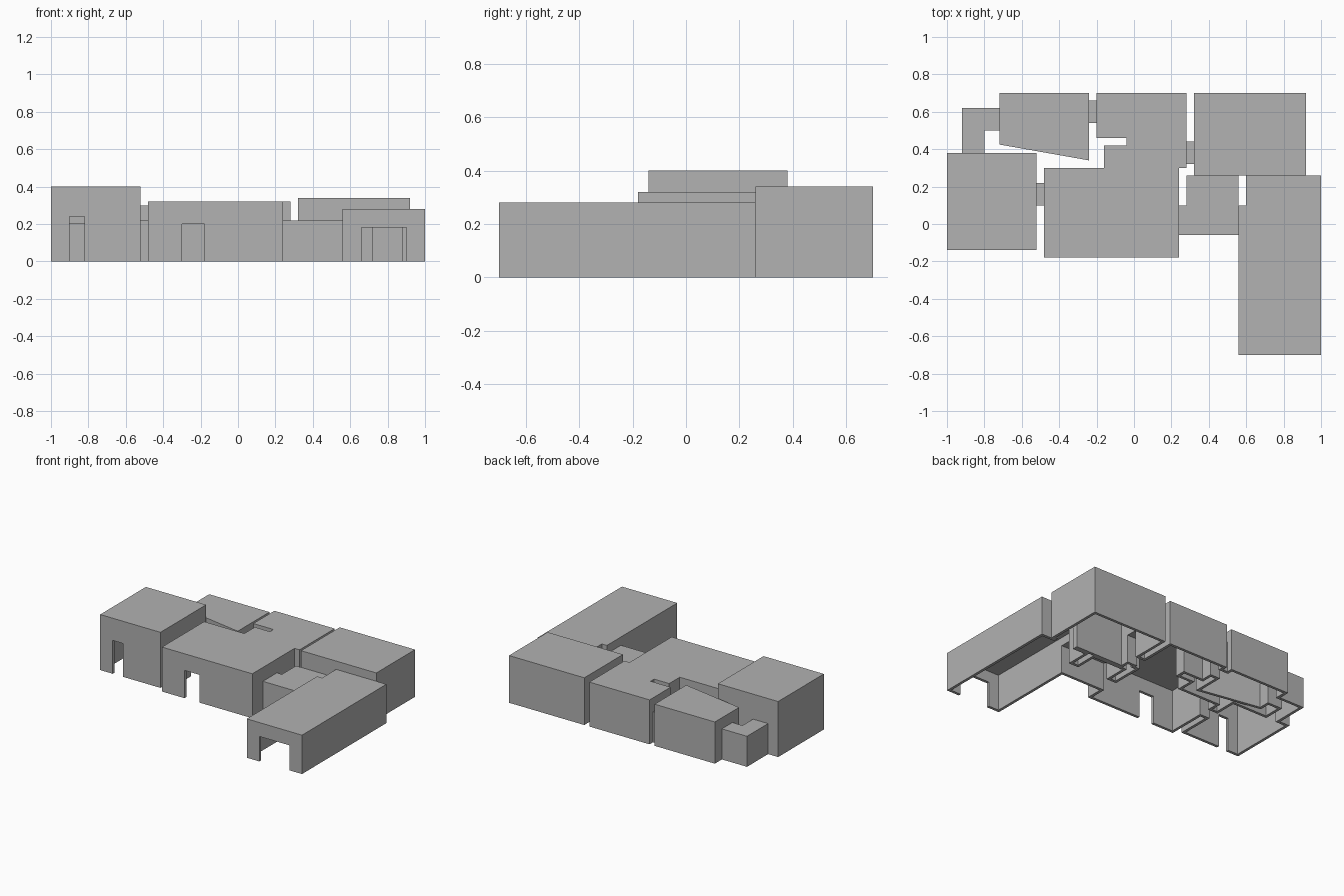
import bpy
import bmesh
from mathutils import Vector, geometry

old = bpy.data.objects.get("Cube")
if old:
    bpy.data.objects.remove(old, do_unlink=True)

WALL = 0.02
GREY = (0.445, 0.445, 0.445, 1)
plaster = bpy.data.materials.new("plain grey")
plaster.use_nodes = True
plaster.diffuse_color = GREY
plaster.node_tree.nodes["Principled BSDF"].inputs["Base Color"].default_value = GREY


def prism(name, outline, low, high):
    """Extrude a counter-clockwise outline between two heights."""
    bm = bmesh.new()
    base = bm.faces.new([bm.verts.new((x, y, low)) for x, y in outline])
    ext = bmesh.ops.extrude_face_region(bm, geom=[base])
    tops = [v for v in ext["geom"] if isinstance(v, bmesh.types.BMVert)]
    bmesh.ops.translate(bm, vec=(0, 0, high - low), verts=tops)
    bmesh.ops.recalc_face_normals(bm, faces=bm.faces)
    mesh = bpy.data.meshes.new(name)
    bm.to_mesh(mesh)
    bm.free()
    mesh.materials.append(plaster)
    obj = bpy.data.objects.new(name, mesh)
    bpy.context.collection.objects.link(obj)
    return obj


def rect(x0, x1, y0, y1):
    return [(x0, y0), (x1, y0), (x1, y1), (x0, y1)]


def inset(outline, d):
    """Move every side of the outline inwards by d."""
    pts = [Vector(p) for p in outline]
    lines = []
    for a, b in zip(pts, pts[1:] + pts[:1]):
        along = (b - a).normalized()
        shift = Vector((-along.y, along.x)) * d
        lines.append((a + shift, b + shift))
    result = []
    for i, (a, b) in enumerate(lines):
        p, q = lines[i - 1]
        u, v = q - p, b - a
        t = ((a - p).x * v.y - (a - p).y * v.x) / (u.x * v.y - u.y * v.x)
        result.append(tuple(p + u * t))
    return result


def carve(obj, cutter):
    cutter.hide_render = True
    mod = obj.modifiers.new("carve", "BOOLEAN")
    mod.operation = "DIFFERENCE"
    mod.solver = "EXACT"
    mod.object = cutter
    graph = bpy.context.evaluated_depsgraph_get()
    mesh = bpy.data.meshes.new_from_object(obj.evaluated_get(graph))
    obj.modifiers.clear()
    obj.data = mesh
    bpy.data.objects.remove(cutter, do_unlink=True)


# Doorways and passages: x range, y range, height
doors = [
    (-0.90, -0.82, -0.17, -0.10, 0.24),
    (-0.30, -0.18, -0.21, -0.14, 0.20),
    (0.66, 0.90, -0.73, -0.66, 0.18),
    (0.72, 0.88, 0.23, 0.29, 0.18),
    (-0.55, -0.45, 0.12, 0.20, 0.20),
    (-0.90, -0.82, 0.35, 0.41, 0.20),
    (-0.75, -0.69, 0.52, 0.60, 0.20),
    (-0.27, -0.17, 0.56, 0.64, 0.20),
    (0.25, 0.35, 0.34, 0.42, 0.20),
    (0.21, 0.31, -0.04, 0.08, 0.20),
    (0.53, 0.63, -0.04, 0.08, 0.20),
]


def cut_doors(obj, outline):
    xs, ys = zip(*outline)
    for x0, x1, y0, y1, h in doors:
        if x0 < max(xs) and x1 > min(xs) and y0 < max(ys) and y1 > min(ys):
            carve(obj, prism("door_cutter", rect(x0, x1, y0, y1), -0.1, h))


# Rooms: hollow shells with roofs, open underneath
rooms = {
    "tall_left_room": (0.40, rect(-1, -0.52, -0.14, 0.38)),
    "corner_corridor": (0.22, [(-0.92, 0.38), (-0.80, 0.38), (-0.80, 0.50),
                               (-0.72, 0.50), (-0.72, 0.62), (-0.92, 0.62)]),
    "slanted_room": (0.30, [(-0.72, 0.425), (-0.24, 0.34), (-0.24, 0.70), (-0.72, 0.70)]),
    "main_hall": (0.32, [(-0.48, -0.18), (0.24, -0.18), (0.24, 0.30), (0.28, 0.30),
                         (0.28, 0.70), (-0.20, 0.70), (-0.20, 0.46), (-0.04, 0.46),
                         (-0.04, 0.42), (-0.16, 0.42), (-0.16, 0.30), (-0.48, 0.30)]),
    "back_room": (0.34, rect(0.32, 0.92, 0.26, 0.70)),
    "low_lobby": (0.22, [(0.24, -0.06), (0.56, -0.06), (0.56, 0.26),
                         (0.28, 0.26), (0.28, 0.10), (0.24, 0.10)]),
    "long_front_room": (0.28, [(0.56, -0.70), (1, -0.70), (1, 0.26),
                               (0.60, 0.26), (0.60, 0.10), (0.56, 0.10)]),
}
for name, (height, outline) in rooms.items():
    room = prism(name, outline, 0, height)
    carve(room, prism("inner_cutter", inset(outline, WALL), -0.1, height - WALL))
    cut_doors(room, outline)

# Short covered passages bridging the gaps
passages = {
    "left_passage": rect(-0.52, -0.48, 0.10, 0.22),
    "back_passage": rect(-0.24, -0.20, 0.54, 0.66),
    "right_passage": rect(0.28, 0.32, 0.32, 0.44),
}
for name, outline in passages.items():
    cut_doors(prism(name, outline, 0, 0.22), outline)
